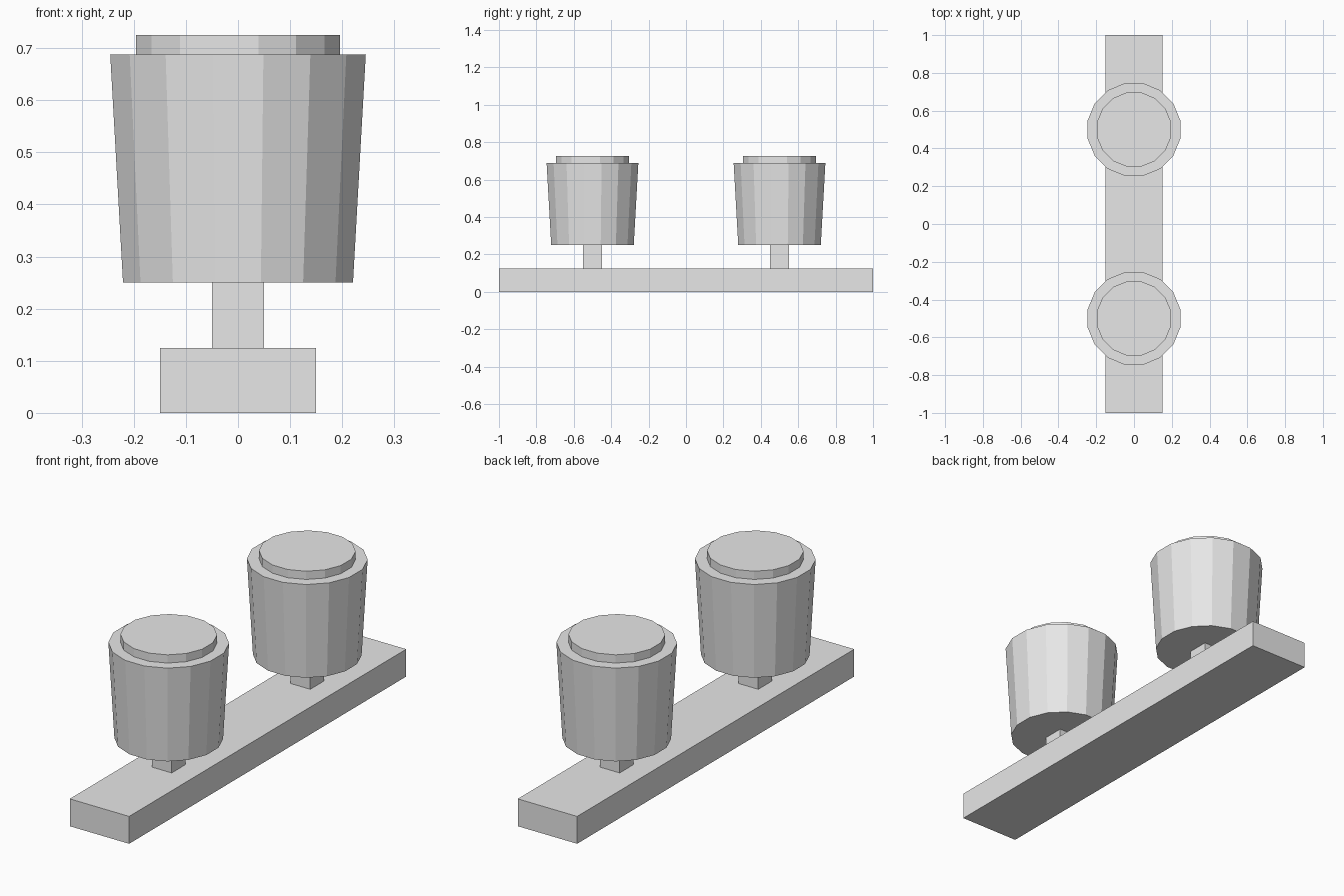
import bpy
import math

cube = bpy.data.objects.get("Cube")
if cube:
    bpy.data.objects.remove(cube, do_unlink=True)

grey = bpy.data.materials.new("light_grey")
grey.use_nodes = True
colour = (0.8, 0.8, 0.8, 1.0)
grey.diffuse_color = colour
grey.node_tree.nodes["Principled BSDF"].inputs["Base Color"].default_value = colour

SIDES = 16


def finish(name):
    obj = bpy.context.object
    obj.name = name
    obj.data.materials.append(grey)
    return obj


def box(name, size, y, bottom):
    bpy.ops.mesh.primitive_cube_add(size=1, location=(0, y, bottom + size[2] / 2))
    obj = finish(name)
    obj.scale = size
    bpy.ops.object.transform_apply(location=False, rotation=False, scale=True)


def drum(name, r_bottom, r_top, y, bottom, top):
    # Half a facet of turn puts flat sides on the main axes
    bpy.ops.mesh.primitive_cone_add(
        vertices=SIDES, radius1=r_bottom, radius2=r_top, depth=top - bottom,
        location=(0, y, (bottom + top) / 2), rotation=(0, 0, math.pi / SIDES))
    finish(name)


# Long base bar
box("base_bar", (0.3, 2, 0.125), 0, 0)

# Two tapered pots, each on a square post with a raised lid
for side, y in (("front", -0.5), ("back", 0.5)):
    box(side + "_post", (0.1, 0.1, 0.125), y, 0.125)
    drum(side + "_pot", 0.225, 0.25, y, 0.25, 0.6875)
    drum(side + "_lid", 0.2, 0.2, y, 0.6875, 0.725)
